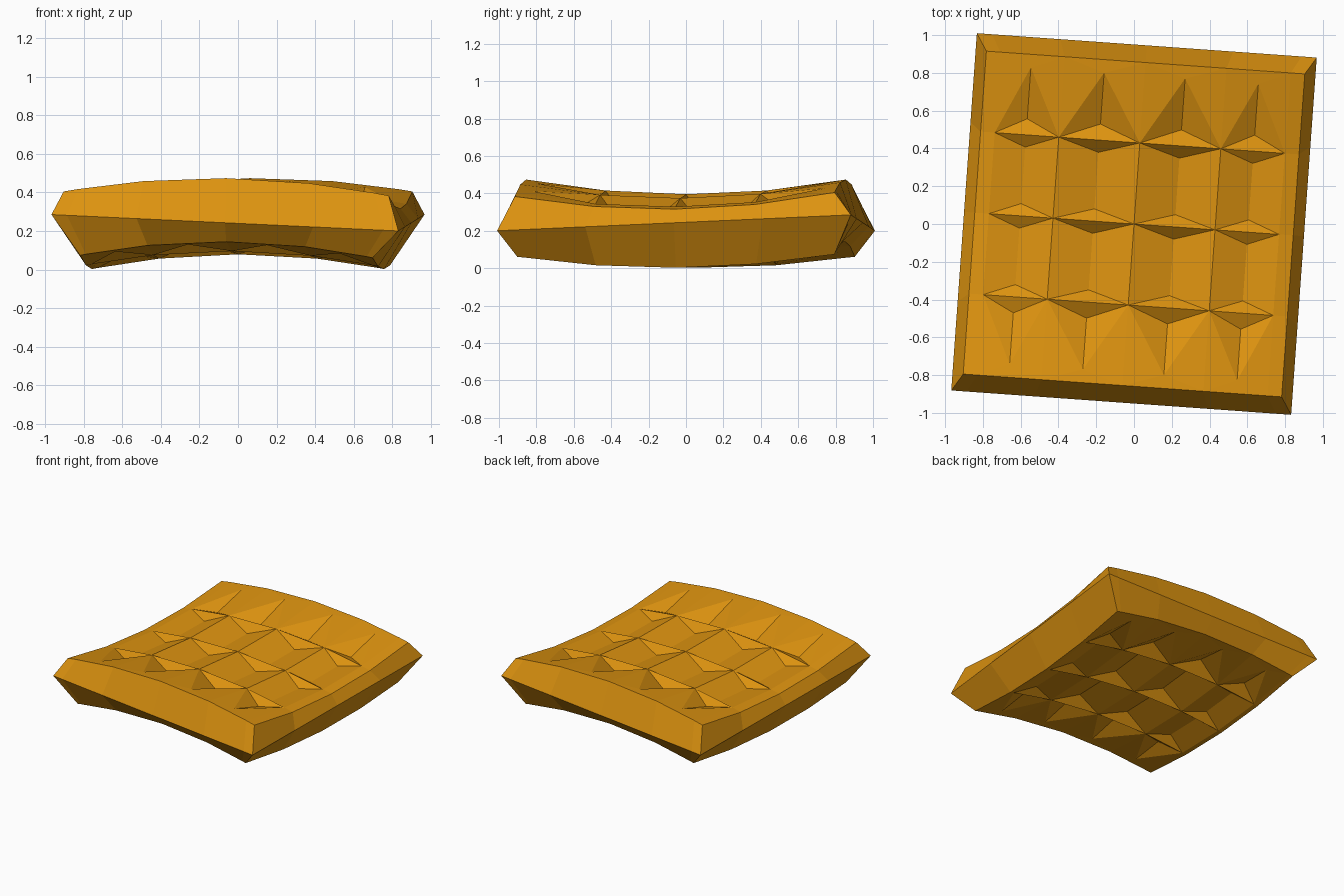
import bpy, bmesh, math

if "Cube" in bpy.data.objects:
    bpy.data.objects.remove(bpy.data.objects["Cube"])

ANGLE = math.radians(-4.1)      # the slab is turned slightly about z
bm = bmesh.new()
cache = {}


def vert(key, u, v, z):
    if key not in cache:
        c, s = math.cos(ANGLE), math.sin(ANGLE)
        cache[key] = bm.verts.new((u * c - v * s, u * s + v * c, z))
    return cache[key]


def face(*vs):
    bm.faces.new(vs)


def border_loop(n, m):
    """Grid indices around the edge, anticlockwise."""
    return ([(i, 0) for i in range(n)] + [(n, j) for j in range(m)] +
            [(i, m) for i in range(n, 0, -1)] + [(0, j) for j in range(m, 0, -1)])


def pitted_side(name, us, vs, z_at, depth):
    """Saddle-shaped side with four columns of hipped pits (depth signed)."""
    n, m = len(us) - 1, len(vs) - 1

    def g(i, j):
        return vert((name, i, j), us[i], vs[j], z_at(us[i], vs[j]))

    for i in range(n):
        for j in range(m):
            a, b, c, d = g(i, j), g(i + 1, j), g(i + 1, j + 1), g(i, j + 1)
            if i in (0, n - 1):                    # plain outer strip
                face(a, b, c, d)
                continue
            outer = i in (1, n - 2)
            dep = depth * (0.7 if outer else 1)
            uc = (us[i] + us[i + 1]) / 2
            if outer:
                uc = math.copysign(0.35 * abs(vs[2] - vs[1]) + abs(us[2]), uc) * 1.04

            def p(tag, v, drop):
                return vert((name, i, j, tag), uc, v, z_at(uc, v) - drop)

            if j in (0, m - 1):                    # triangular end pit
                s = 1 if j else -1
                inner = vs[j] if j else vs[1]
                edge = vs[m] if j else vs[0]
                low = p("low", inner + s * 0.085, dep)
                tip = p("tip", edge - s * 0.07, 0)
                if s < 0:
                    a, b, c, d = c, d, a, b
                face(a, b, low)
                face(a, low, tip)
                face(low, b, tip)
                face(a, tip, d)
                face(tip, b, c)
                face(d, tip, c)
            else:                                  # hipped pit with a valley line
                lo, hi = p("lo", vs[j] + 0.065, dep), p("hi", vs[j + 1] - 0.065, dep)
                face(a, b, lo)
                face(b, c, hi, lo)
                face(c, d, hi)
                face(d, a, lo, hi)
    return [g(i, j) for i, j in border_loop(n, m)]


# Top and bottom pitted saddles
top_u = [-.845, -.77, -.43, 0, .43, .77, .845]
top_v = [-.857, -.43, 0, .43, .857]
bot_u = [-.76, -.73, -.41, 0, .41, .73, .76]
bot_v = [-.85, -.43, 0, .43, .85]
top = pitted_side("top", top_u, top_v,
                  lambda u, v: .395 - .112 * u * u + .107 * v * v + .015 * u * v, .065)
bottom = pitted_side("bottom", bot_u, bot_v,
                     lambda u, v: .079 - .133 * u * u + .09 * v * v + .01 * u * v, -.07)

# Straight-edged rim around the middle
rim = []
for i, j in border_loop(6, 4):
    a, b = top_u[i] / .845, top_v[j] / .857
    rim.append(vert(("rim", i, j), a * .902, b * .948, .2425 + .0425 * a * b))
for lower, upper in ((bottom, rim), (rim, top)):
    for k in range(len(rim)):
        q = (k + 1) % len(rim)
        face(lower[k], lower[q], upper[q], upper[k])

bmesh.ops.recalc_face_normals(bm, faces=bm.faces)
mesh = bpy.data.meshes.new("curved_pitted_slab")
bm.to_mesh(mesh)
bm.free()
slab = bpy.data.objects.new("curved_pitted_slab", mesh)
bpy.context.collection.objects.link(slab)

mat = bpy.data.materials.new("golden orange")
mat.diffuse_color = (0.72, 0.29, 0.005, 1)
mat.use_nodes = True
mat.node_tree.nodes["Principled BSDF"].inputs["Base Color"].default_value = mat.diffuse_color
mesh.materials.append(mat)
